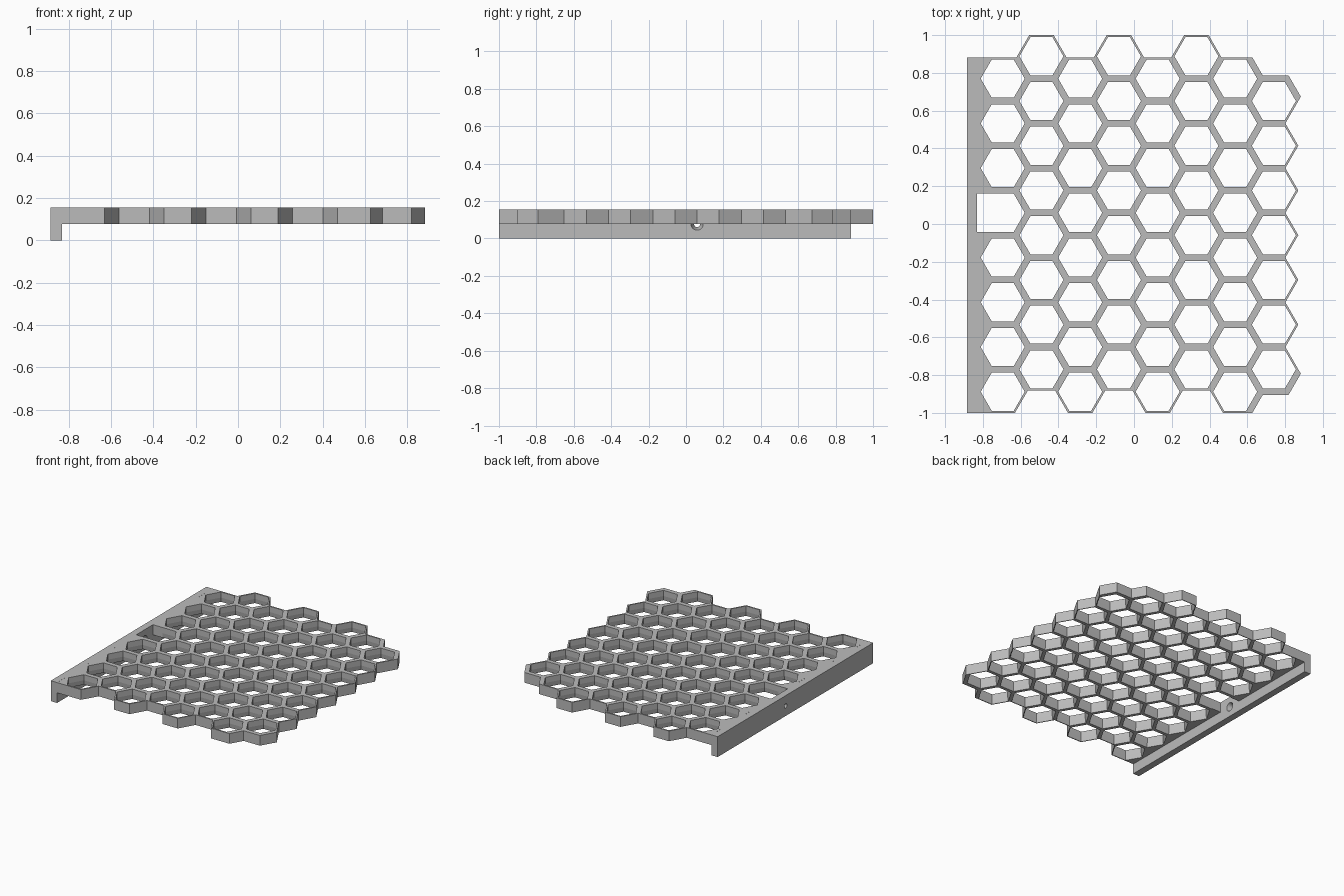
import bpy, bmesh, math
from mathutils import Vector, Matrix

if "Cube" in bpy.data.objects:
    bpy.data.objects.remove(bpy.data.objects["Cube"])

PITCH = 0.2368                  # cell spacing
DX = PITCH * math.sqrt(3) / 2   # column spacing
X0, Y0 = -0.695, -0.888         # first cell centre
A_TOP, A_BOT = 0.101, 0.106     # opening apothem: upper part, flared lower rim
THIN, THICK = 0.112, 0.135      # outer apothem at the borders
Z0, ZM, Z1 = 0.078, 0.113, 0.156
LIP_OUT, LIP_IN = -0.885, -0.832
NOTCH = (0, 4)                  # cell that opens up to the lip

gray = bpy.data.materials.new("light gray")
gray.diffuse_color = (0.5, 0.5, 0.5, 1)
gray.use_nodes = True
gray.node_tree.nodes["Principled BSDF"].inputs["Base Color"].default_value = gray.diffuse_color


def centre(c, r):
    return Vector((X0 + c * DX, Y0 + PITCH * (r + 0.5 * (c % 2))))


def neighbour(c, r, i):
    """Cell across edge i, whose normal points at 30 + 60 * i degrees."""
    odd = c % 2
    return [(c + 1, r + odd), (c, r + 1), (c - 1, r + odd),
            (c - 1, r + odd - 1), (c, r - 1), (c + 1, r + odd - 1)][i]


def corners(mid, apothems):
    """Corner i lies between edge i - 1 and edge i of an uneven hexagon."""
    pts = []
    for i in range(6):
        a, b = math.radians(60 * i - 30), math.radians(60 * i + 30)
        d, e = apothems[i - 1], apothems[i]
        s = math.sin(b - a)
        pts.append(mid + Vector(((d * math.sin(b) - e * math.sin(a)) / s,
                                 (e * math.cos(a) - d * math.cos(b)) / s)))
    return pts


def make_object(name, bm):
    bmesh.ops.remove_doubles(bm, verts=bm.verts, dist=0.0004)
    bmesh.ops.recalc_face_normals(bm, faces=bm.faces)
    me = bpy.data.meshes.new(name)
    bm.to_mesh(me)
    bm.free()
    me.materials.append(gray)
    ob = bpy.data.objects.new(name, me)
    bpy.context.collection.objects.link(ob)
    return ob


# Honeycomb plate
cells = {(c, r) for c in range(8) for r in range(8)} - {(7, 7)}
bm = bmesh.new()


def face(*pts):
    bm.faces.new([bm.verts.new((p.x, p.y, z)) for p, z in pts])


def wall(a, b, lo=Z0, hi=Z1):
    face((a, lo), (b, lo), (b, hi), (a, hi))


def slab(pts):
    for z in (Z0, Z1):
        face(*[(p, z) for p in pts])


for c, r in sorted(cells):
    mid = centre(c, r)
    aps = []
    for i in range(6):
        n = neighbour(c, r, i)
        thick = n in {(7, 7), (7, -1), (8, 7), (8, 0)}
        inside = n in cells or n[0] < 0
        aps.append(PITCH / 2 if inside else THICK if thick else THIN)
    outer = corners(mid, aps)
    top, low = corners(mid, [A_TOP] * 6), corners(mid, [A_BOT] * 6)
    for i in range(6):
        j = (i + 1) % 6
        if (c, r) == NOTCH and i in (2, 3):
            continue
        face((top[i], Z1), (top[j], Z1), (outer[j], Z1), (outer[i], Z1))
        face((low[i], Z0), (low[j], Z0), (outer[j], Z0), (outer[i], Z0))
        wall(top[i], top[j], ZM, Z1)
        face((low[i], Z0), (low[j], Z0), (top[j], ZM), (top[i], ZM))
        n = neighbour(c, r, i)
        if n not in cells and n[0] >= 0:
            wall(outer[i], outer[j])
    # Web between the first column and the lip
    if c == 0:
        for k, edge in ((2, 1), (4, 4)):
            side = Vector((LIP_IN, outer[k].y))
            if (c, r) == NOTCH:
                inner = Vector((LIP_IN, top[k].y))
                slab([outer[k], side, inner, top[k]])
                wall(top[k], inner)
            else:
                slab([outer[k], side, Vector((LIP_IN, mid.y)), outer[3]])
            if neighbour(c, r, edge) not in cells:
                wall(outer[k], side)
make_object("honeycomb_plate", bm)

# Mounting lip along the left side
bm = bmesh.new()
y_lo, y_hi = -1.0, centre(0, 7).y + THIN
bmesh.ops.create_cube(bm, size=1, matrix=Matrix.Translation(
    ((LIP_OUT + LIP_IN) / 2, (y_lo + y_hi) / 2, Z1 / 2)) @ Matrix.Diagonal(
    (LIP_IN - LIP_OUT, y_hi - y_lo, Z1, 1)))
lip = make_object("mounting_lip", bm)

# Countersunk screw hole through the lip
bm = bmesh.new()
bmesh.ops.create_cone(
    bm, cap_ends=True, segments=24, radius1=0.0155, radius2=0.0335, depth=0.057,
    matrix=Matrix.Translation(((LIP_OUT + LIP_IN) / 2, centre(*NOTCH).y, 0.077))
    @ Matrix.Rotation(math.pi / 2, 4, 'Y'))
cutter = make_object("screw_hole_cutter", bm)
cutter.hide_render = True
mod = lip.modifiers.new("screw_hole", 'BOOLEAN')
mod.operation, mod.object, mod.solver = 'DIFFERENCE', cutter, 'EXACT'
bpy.context.view_layer.objects.active = lip
bpy.ops.object.modifier_apply(modifier=mod.name)
bpy.data.objects.remove(cutter)
